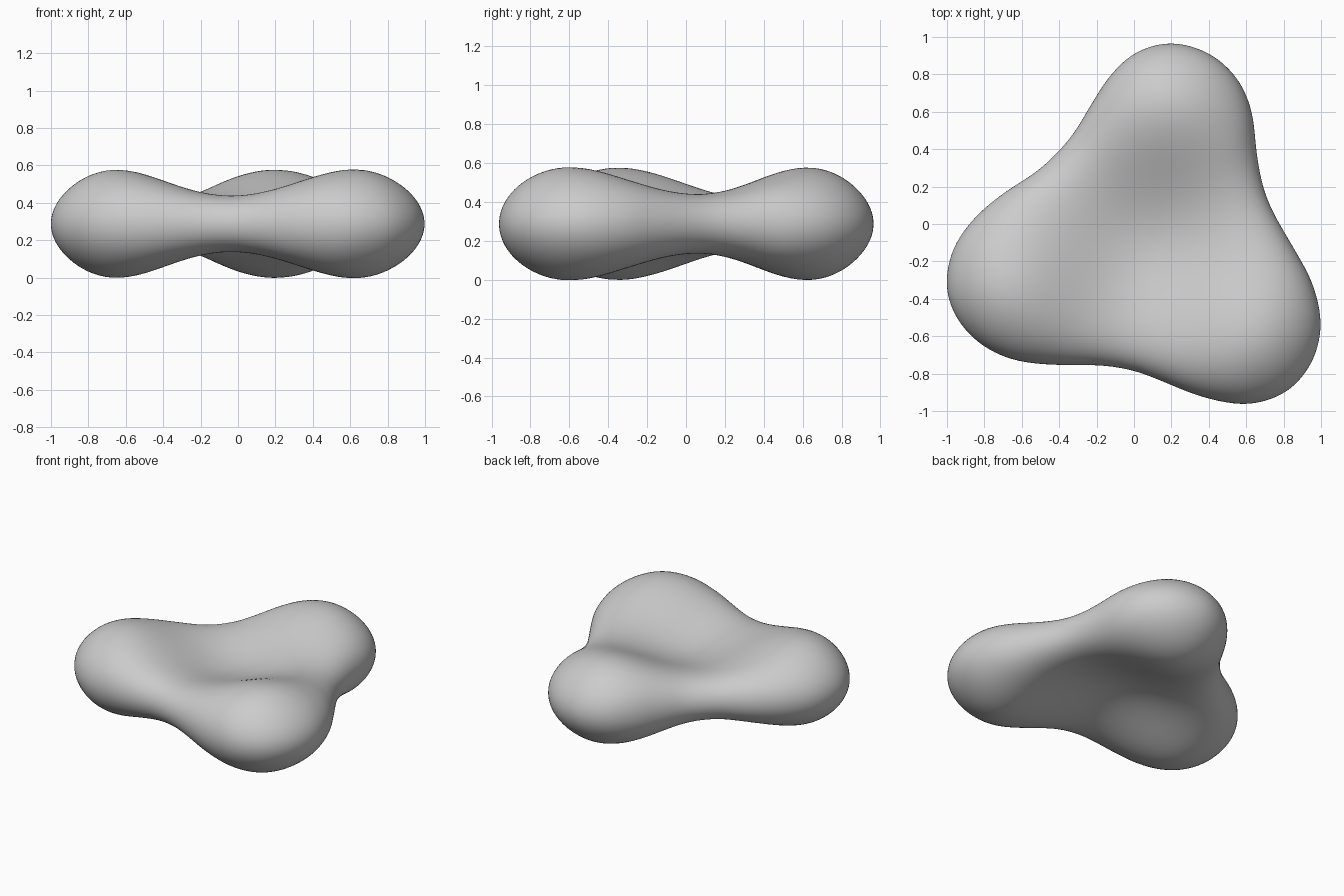
import bpy, bmesh, math
from mathutils import Vector

cube = bpy.data.objects.get("Cube")
if cube:
    bpy.data.objects.remove(cube, do_unlink=True)

# Plan outline of the three-lobed body
OUTLINE = [(0.2, 0.968), (0.4, 0.913), (0.55, 0.78), (0.63, 0.6), (0.655, 0.38),
           (0.69, 0.2), (0.75, 0.05), (0.86, -0.14), (0.955, -0.32), (1.0, -0.53),
           (0.96, -0.72), (0.855, -0.865), (0.72, -0.94), (0.56, -0.963), (0.35, -0.92),
           (0.15, -0.84), (0.0, -0.785), (-0.18, -0.755), (-0.43, -0.753), (-0.65, -0.725),
           (-0.83, -0.635), (-0.955, -0.49), (-1.003, -0.32), (-0.965, -0.13),
           (-0.85, 0.035), (-0.69, 0.17), (-0.5, 0.295), (-0.34, 0.46),
           (-0.24, 0.62), (-0.13, 0.79), (0.01, 0.917)]
CENTRE = Vector((0.053, -0.107))
LOBES = [CENTRE + 0.81 * Vector((math.cos(math.radians(a)), math.sin(math.radians(a))))
         for a in (79, 199.5, -41)]
MID_Z = 0.288
STEPS, RINGS = 6, 36


def smooth_loop(points, steps):
    """Closed Catmull-Rom curve through the points, lightly relaxed."""
    p = [Vector(q) for q in points]
    n = len(p)
    out = []
    for i in range(n):
        a, b, c, d = p[i - 1], p[i], p[(i + 1) % n], p[(i + 2) % n]
        for k in range(steps):
            t = k / steps
            out.append(0.5 * (2 * b + (c - a) * t + (2 * a - 5 * b + 4 * c - d) * t * t
                              + (3 * b - a - 3 * c + d) * t ** 3))
    for _ in range(4):
        out = [0.25 * out[i - 1] + 0.5 * out[i] + 0.25 * out[(i + 1) % len(out)]
               for i in range(len(out))]
    return out


def half_thickness(point, t):
    """Shallow central bowl plus three swellings, rounded off at the rim (t = 1)."""
    bowl = 0.071 + 0.10 * (1 - math.exp(-(point - CENTRE).length_squared / 0.18))
    swelling = sum(0.142 * math.exp(-(point - c).length_squared / 0.18) for c in LOBES)
    return (bowl + swelling) * math.sqrt(max(0.0, 1 - t ** 6))


# Body: radial spokes, upper and lower skins sharing the rim
bm = bmesh.new()
poles = {s: bm.verts.new((*CENTRE, MID_Z + s * half_thickness(CENTRE, 0))) for s in (1, -1)}
spokes = []
for edge in smooth_loop(OUTLINE, STEPS):
    rim = bm.verts.new((*edge, MID_Z))
    spoke = {1: [], -1: []}
    for i in range(1, RINGS):
        t = math.sin(0.5 * math.pi * i / RINGS)
        point = CENTRE.lerp(edge, t)
        h = half_thickness(point, t)
        for s in (1, -1):
            spoke[s].append(bm.verts.new((*point, MID_Z + s * h)))
    for s in (1, -1):
        spoke[s].append(rim)
    spokes.append(spoke)

for i, b in enumerate(spokes):
    a = spokes[i - 1]
    for s in (1, -1):
        bm.faces.new((poles[s], a[s][0], b[s][0]))
        for j in range(RINGS - 1):
            bm.faces.new((a[s][j], a[s][j + 1], b[s][j + 1], b[s][j]))

bmesh.ops.recalc_face_normals(bm, faces=bm.faces[:])
for face in bm.faces:
    face.smooth = True

mesh = bpy.data.meshes.new("three_lobed_body")
bm.to_mesh(mesh)
bm.free()
body = bpy.data.objects.new("three_lobed_body", mesh)
bpy.context.collection.objects.link(body)

# Plain grey material
grey = bpy.data.materials.new("mid_grey")
grey.use_nodes = True
color = (0.6, 0.6, 0.6, 1.0)
grey.diffuse_color = color
for node in grey.node_tree.nodes:
    if node.type == 'BSDF_PRINCIPLED':
        node.inputs["Base Color"].default_value = color
mesh.materials.append(grey)
